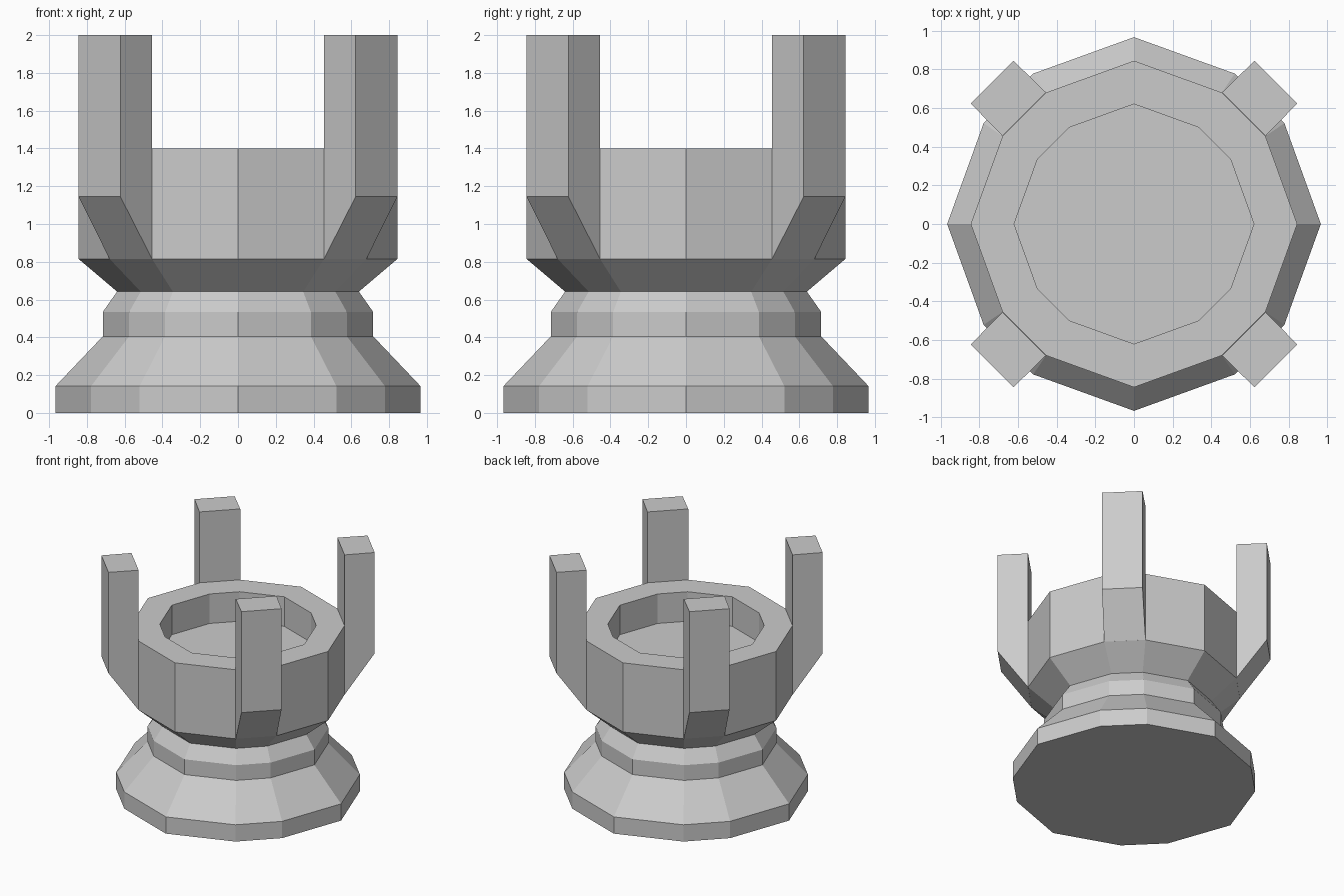
import bpy, bmesh
from math import pi
from mathutils import Matrix

if "Cube" in bpy.data.objects:
    bpy.data.objects.remove(bpy.data.objects["Cube"])

# Twelve-sided cross-section: one quarter, turned four times (unit radius on the axes)
QUARTER = [(1.0, 0.0), (0.805, 0.539), (0.539, 0.805)]
RING = []
for k in range(4):
    for x, y in QUARTER:
        for _ in range(k):
            x, y = -y, x
        RING.append((x, y))


def finish(bm, name):
    bmesh.ops.recalc_face_normals(bm, faces=bm.faces[:])
    mesh = bpy.data.meshes.new(name)
    bm.to_mesh(mesh)
    bm.free()
    obj = bpy.data.objects.new(name, mesh)
    bpy.context.collection.objects.link(obj)
    return obj


def stack(name, profile):
    """Skin scaled copies of the ring along (radius, height) points, capped at both ends."""
    bm = bmesh.new()
    rings = [[bm.verts.new((x * r, y * r, z)) for x, y in RING] for r, z in profile]
    n = len(RING)
    for a, b in zip(rings, rings[1:]):
        for i in range(n):
            j = (i + 1) % n
            bm.faces.new((a[i], a[j], b[j], b[i]))
    bm.faces.new(rings[0][::-1])
    bm.faces.new(rings[-1])
    return finish(bm, name)


# Pedestal and cup with a recessed floor
stack("pedestal_cup", [
    (0.966, 0.0), (0.966, 0.142), (0.716, 0.405), (0.716, 0.534),
    (0.64, 0.642), (0.844, 0.815), (0.844, 1.4), (0.62, 1.4), (0.62, 1.15),
])


# Upright post on each diagonal side, with a slanted underside
def post(name, turn):
    bm = bmesh.new()
    near = [(0.68, 0.455), (0.455, 0.68)]
    far = [(0.844, 0.623), (0.623, 0.844)]
    sides = []
    for i in range(2):
        pts = [(*near[i], 0.815), (*far[i], 1.145), (*far[i], 2.0), (*near[i], 2.0)]
        sides.append([bm.verts.new(p) for p in pts])
    a, b = sides
    bm.faces.new(a)
    bm.faces.new(b[::-1])
    for i in range(4):
        j = (i + 1) % 4
        bm.faces.new((a[j], a[i], b[i], b[j]))
    bm.transform(Matrix.Rotation(turn, 4, 'Z'))
    return finish(bm, name)


for k, corner in enumerate(("back_right", "back_left", "front_left", "front_right")):
    post(corner + "_post", k * pi / 2)
